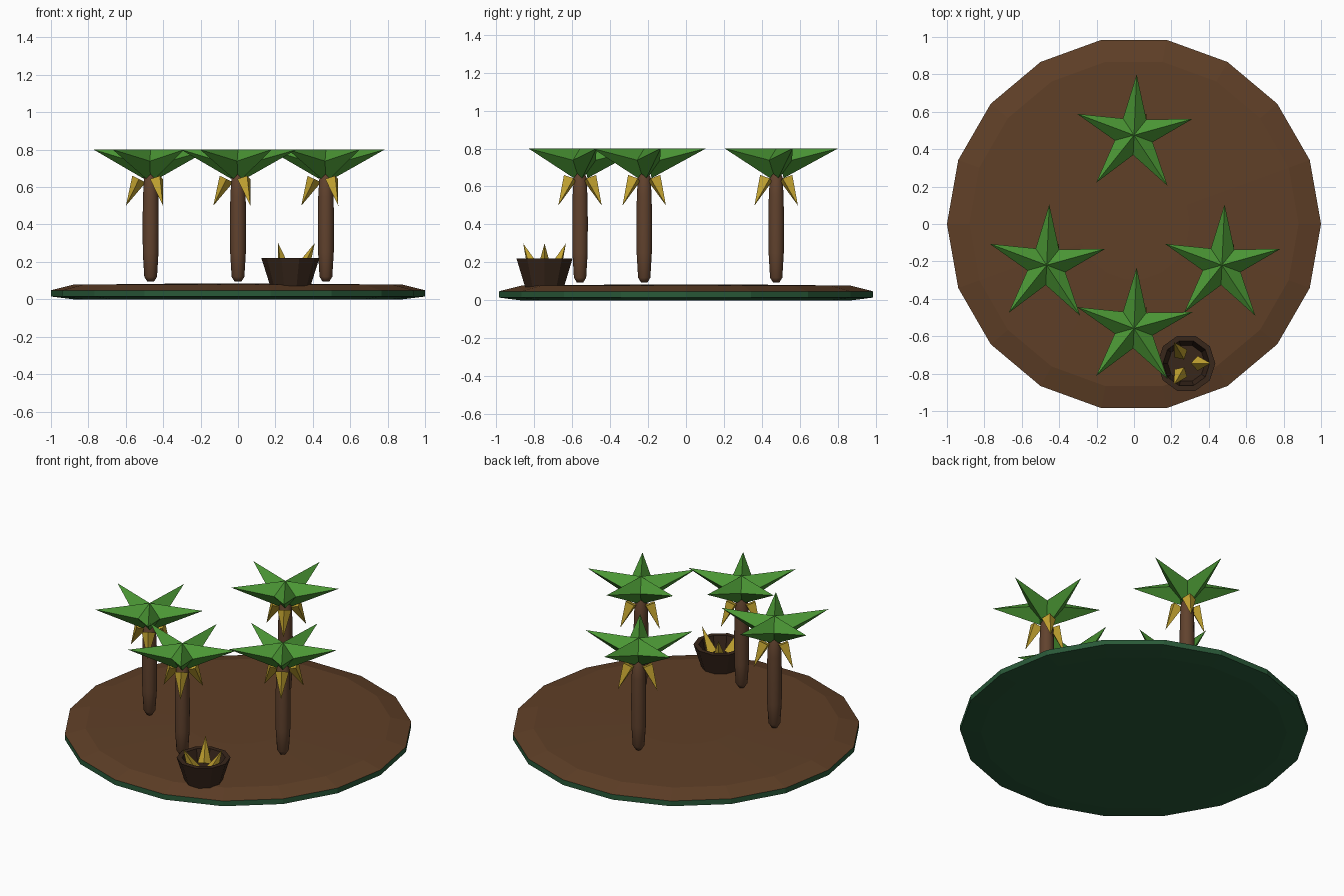
import bpy, math
from mathutils import Vector

if "Cube" in bpy.data.objects:
    bpy.data.objects.remove(bpy.data.objects["Cube"])


def material(name, rgb):
    m = bpy.data.materials.new(name)
    m.diffuse_color = (*rgb, 1)
    m.use_nodes = True
    m.node_tree.nodes["Principled BSDF"].inputs["Base Color"].default_value = m.diffuse_color
    return m


SOIL = material("soil", (0.115, 0.05, 0.02))
TURF = material("turf", (0.022, 0.10, 0.04))
BARK = material("bark", (0.12, 0.055, 0.027))
LEAF = material("leaf", (0.07, 0.31, 0.035))
FRUIT = material("fruit", (0.55, 0.37, 0.03))
WICKER = material("wicker", (0.04, 0.02, 0.011))


def add_mesh(name, verts, faces, mat, smooth=False):
    me = bpy.data.meshes.new(name)
    me.from_pydata(verts, [], faces)
    me.materials.append(mat)
    for p in me.polygons:
        p.use_smooth = smooth
    ob = bpy.data.objects.new(name, me)
    bpy.context.collection.objects.link(ob)
    return ob


def lathe(name, profile, sides, mat, at=(0, 0), caps=(True, True), smooth=False):
    """Stack of rings from (radius, z) pairs, capped at start and end."""
    verts, faces = [], []
    for r, z in profile:
        for i in range(sides):
            a = 2 * math.pi * i / sides
            verts.append((at[0] + r * math.cos(a), at[1] + r * math.sin(a), z))
    for k in range(len(profile) - 1):
        for i in range(sides):
            j = (i + 1) % sides
            a, b = k * sides, (k + 1) * sides
            faces.append((a + i, a + j, b + j, b + i))
    if caps[0]:
        faces.append(tuple(reversed(range(sides))))
    if caps[1]:
        n = (len(profile) - 1) * sides
        faces.append(tuple(range(n, n + sides)))
    return add_mesh(name, verts, faces, mat, smooth)


def spikes(name, count, start, base, tip, radius, at, mat):
    """Ring of four-sided pyramids; base and tip are (distance, z) pairs."""
    verts, faces = [], []
    for k in range(count):
        a = math.radians(start) + 2 * math.pi * k / count
        out = Vector((math.cos(a), math.sin(a), 0))
        origin = Vector((at[0], at[1], 0))
        b = origin + out * base[0] + Vector((0, 0, base[1]))
        t = origin + out * tip[0] + Vector((0, 0, tip[1]))
        d = (t - b).normalized()
        side = d.cross(Vector((0, 0, 1))).normalized()
        up = side.cross(d)
        n = len(verts)
        verts += [b + v * radius for v in (up, -side, -up, side)] + [t]
        faces += [(n + i, n + 4, n + (i + 1) % 4) for i in range(4)]
        faces.append((n, n + 1, n + 2, n + 3))
    # consistent outward normals
    ob = add_mesh(name, verts, faces, mat)
    import bmesh
    bm = bmesh.new()
    bm.from_mesh(ob.data)
    bmesh.ops.recalc_face_normals(bm, faces=bm.faces)
    bm.to_mesh(ob.data)
    bm.free()
    return ob


# Island disc: green underside and rim, brown top
lathe("ground_base", [(0.88, 0.0), (1.0, 0.015), (1.0, 0.048)], 18, TURF,
      caps=(True, False))
lathe("ground_top", [(1.0, 0.048), (0.88, 0.078), (0.3, 0.084)], 18, SOIL,
      caps=(False, True))

# Palm trees
trunk = [(0.018, 0.095), (0.034, 0.12), (0.042, 0.25), (0.043, 0.42),
         (0.041, 0.55), (0.035, 0.65), (0.018, 0.68)]
for i, pos in enumerate([(-0.467, -0.22), (0.47, -0.22), (0, -0.558), (0, 0.475)], 1):
    lathe(f"trunk_{i}", trunk, 10, BARK, pos, smooth=True)
    spikes(f"fronds_{i}", 5, 15.5, (0.02, 0.722), (0.325, 0.80), 0.08, pos, LEAF)
    spikes(f"hanging_fruit_{i}", 3, 60, (0.062, 0.643), (0.132, 0.50), 0.04, pos, FRUIT)

# Basket with fruit
BASKET = (0.28, -0.745)
lathe("basket", [(0.108, 0.072), (0.155, 0.22), (0.125, 0.22), (0.1, 0.11)],
      10, WICKER, BASKET)
spikes("basket_fruit", 3, 0, (0.06, 0.155), (0.13, 0.30), 0.04, BASKET, FRUIT)
